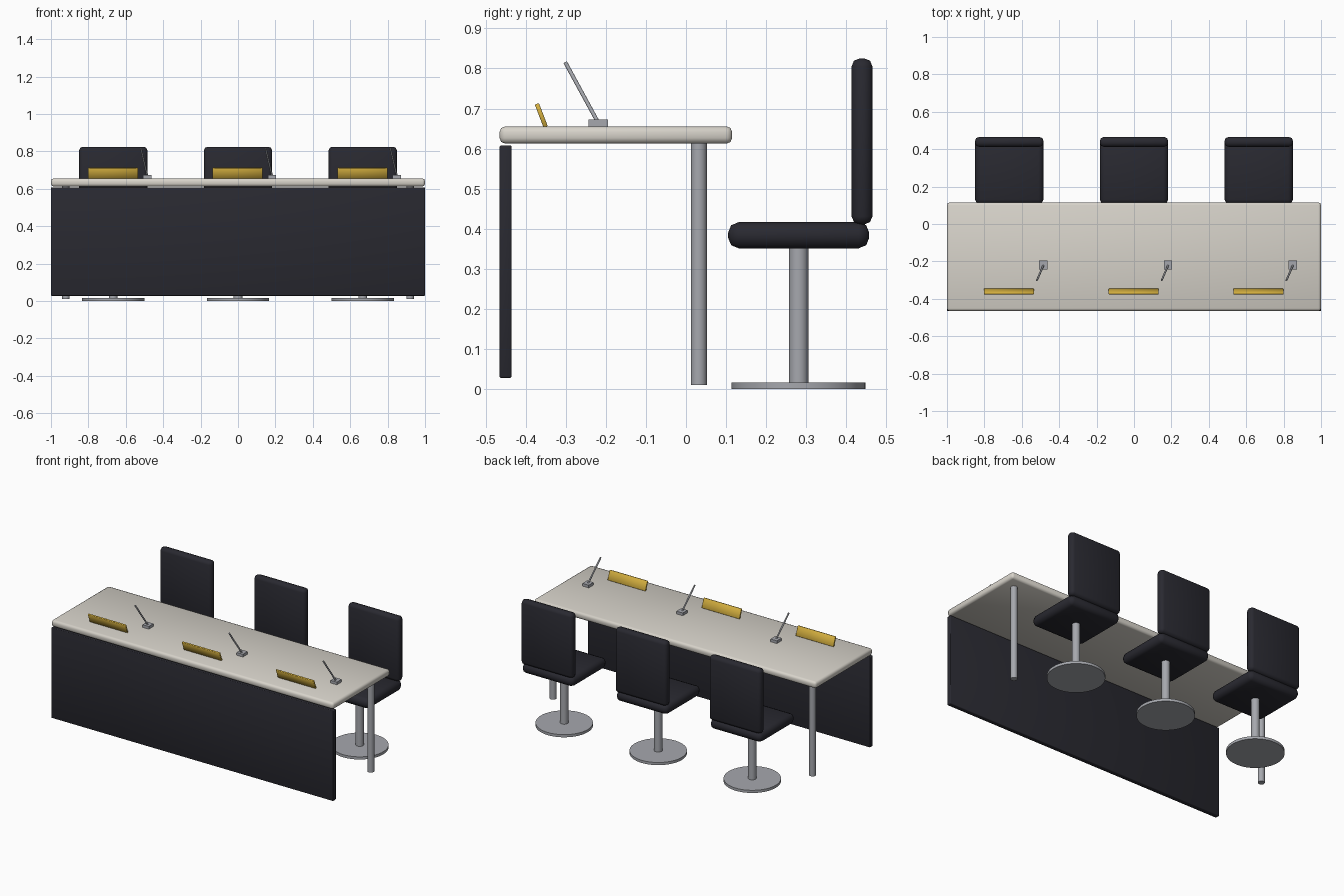
import bpy
from math import radians
from mathutils import Vector

cube = bpy.data.objects.get("Cube")
if cube:
    bpy.data.objects.remove(cube, do_unlink=True)


def material(name, rgb):
    mat = bpy.data.materials.new(name)
    mat.use_nodes = True
    color = (*rgb, 1)
    mat.diffuse_color = color
    mat.node_tree.nodes["Principled BSDF"].inputs["Base Color"].default_value = color
    return mat


DARK = material("dark_navy", (0.022, 0.022, 0.03))
IVORY = material("ivory", (0.68, 0.65, 0.59))
STEEL = material("steel_grey", (0.38, 0.39, 0.42))
GOLD = material("gold", (0.66, 0.43, 0.05))


def finish(obj, name, mat, angle):
    obj.name = name
    obj.data.materials.append(mat)
    bpy.ops.object.shade_smooth_by_angle(angle=radians(angle))
    return obj


def box(name, center, size, mat, bevel=0, tilt=0, segments=2):
    """Box with rounded edges, optionally tilted about x."""
    bpy.ops.mesh.primitive_cube_add(size=1, location=center)
    obj = bpy.context.object
    obj.scale = size
    bpy.ops.object.transform_apply(location=False, rotation=False, scale=True)
    obj.rotation_euler.x = radians(tilt)
    if bevel:
        mod = obj.modifiers.new("rounded_edges", 'BEVEL')
        mod.width = bevel
        mod.segments = segments
        bpy.ops.object.modifier_apply(modifier=mod.name)
    return finish(obj, name, mat, 50)


def rod(name, start, end, radius, mat, sides=32):
    """Cylinder running between two points."""
    start, end = Vector(start), Vector(end)
    axis = end - start
    bpy.ops.mesh.primitive_cylinder_add(
        vertices=sides, radius=radius, depth=axis.length,
        location=(start + end) / 2,
        rotation=axis.to_track_quat('Z', 'Y').to_euler())
    return finish(bpy.context.object, name, mat, 40)


# Table
box("table_top", (0, -0.175, 0.634), (2, 0.58, 0.043), IVORY, 0.014)
box("front_panel", (0, -0.45, 0.318), (2, 0.03, 0.58), DARK, 0.004)
for side, x in (("right", -0.92), ("left", 0.92)):
    rod(side + "_table_leg", (x, 0.032, 0.01), (x, 0.032, 0.613), 0.02, STEEL)

# Three places, each with a chair, name plate and microphone
for place, x in (("right", -0.667), ("middle", 0), ("left", 0.667)):
    rod(place + "_chair_base", (x, 0.281, 0), (x, 0.281, 0.017), 0.167, STEEL, 48)
    rod(place + "_chair_column", (x, 0.281, 0.015), (x, 0.281, 0.36), 0.024, STEEL)
    box(place + "_chair_seat", (x, 0.281, 0.384), (0.365, 0.352, 0.065), DARK, 0.026)
    box(place + "_chair_back", (x, 0.439, 0.618), (0.365, 0.052, 0.414), DARK, 0.02)

    box(place + "_name_plate", (x - 0.002, -0.361, 0.683), (0.268, 0.011, 0.062),
        GOLD, 0.002, 21, 1)

    mic_x = x + 0.182
    box(place + "_microphone_base", (mic_x, -0.219, 0.664), (0.045, 0.048, 0.018), STEEL)
    rod(place + "_microphone_stem", (mic_x, -0.222, 0.67),
        (mic_x - 0.034, -0.301, 0.815), 0.005, STEEL, 12)
